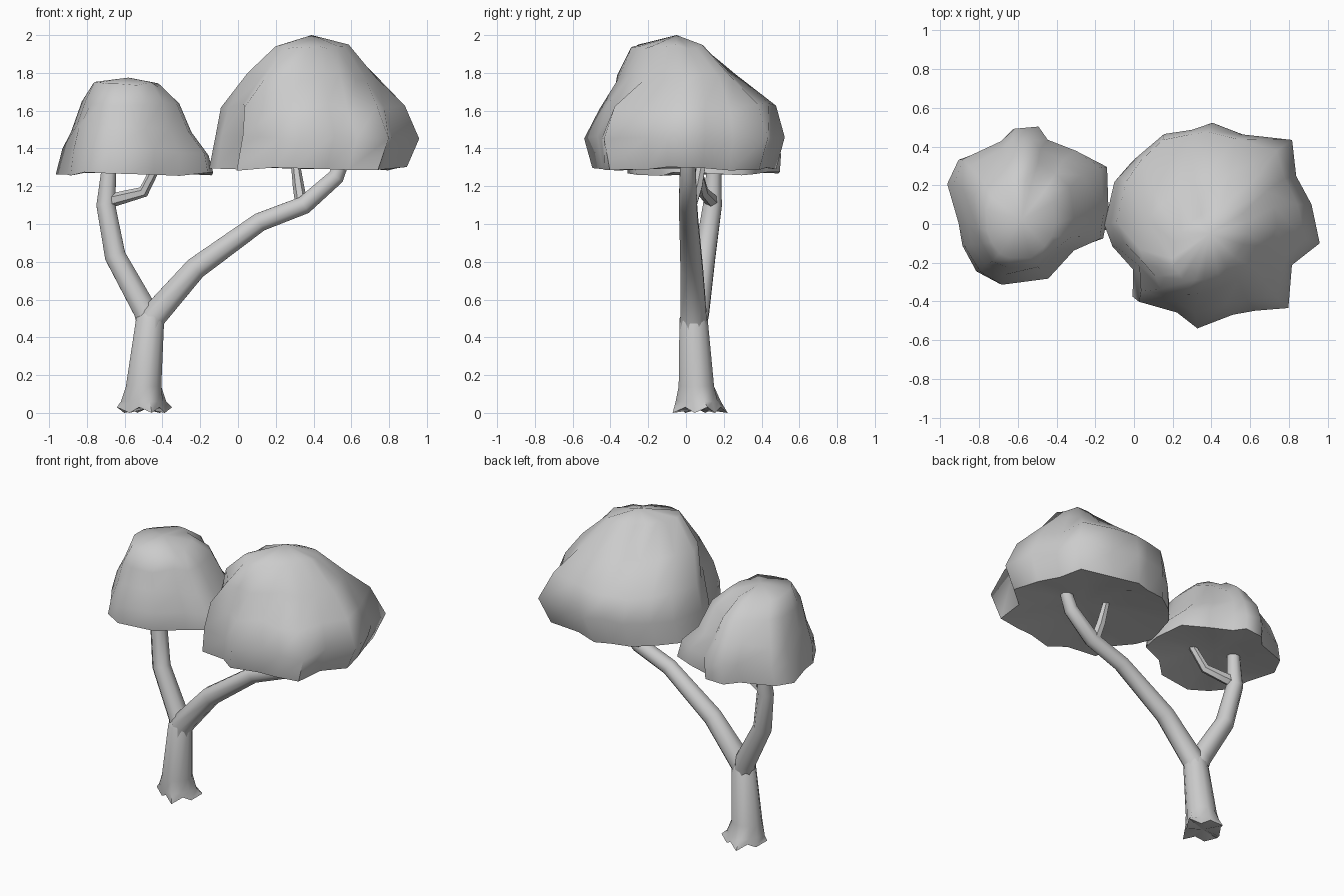
import bpy, math, random
from mathutils import Vector

if "Cube" in bpy.data.objects:
    bpy.data.objects.remove(bpy.data.objects["Cube"])

random.seed(4)


def make(name, verts, faces, angle):
    me = bpy.data.meshes.new(name)
    me.from_pydata([tuple(v) for v in verts], [], faces)
    ob = bpy.data.objects.new(name, me)
    bpy.context.collection.objects.link(ob)
    bpy.ops.object.select_all(action='DESELECT')
    ob.select_set(True)
    bpy.context.view_layer.objects.active = ob
    bpy.ops.object.mode_set(mode='EDIT')
    bpy.ops.mesh.select_all(action='SELECT')
    bpy.ops.mesh.normals_make_consistent(inside=False)
    bpy.ops.object.mode_set(mode='OBJECT')
    bpy.ops.object.shade_smooth_by_angle(angle=math.radians(angle))
    return ob


def skin(name, rings, start, end, angle=50):
    """Bridge equal rings and close both ends with a fan to a centre point."""
    n = len(rings[0])
    verts = [v for r in rings for v in r] + [start, end]
    faces = [(k * n + i, k * n + (i + 1) % n, (k + 1) * n + (i + 1) % n, (k + 1) * n + i)
             for k in range(len(rings) - 1) for i in range(n)]
    a, last = len(verts) - 2, (len(rings) - 1) * n
    for i in range(n):
        faces.append((a, (i + 1) % n, i))
        faces.append((a + 1, last + i, last + (i + 1) % n))
    return make(name, verts, faces, angle)


def limb(name, path, sides=8):
    """Tapered tube through (x, y, z, radius) points."""
    pts = [Vector(p[:3]) for p in path]
    rings = []
    for k, p in enumerate(pts):
        t = (pts[min(k + 1, len(pts) - 1)] - pts[max(k - 1, 0)]).normalized()
        u = Vector((0, 1, 0))
        u = (u - t * u.dot(t)).normalized()
        v = t.cross(u)
        r = path[k][3]
        rings.append([p + r * (math.cos(a) * u + math.sin(a) * v)
                      for a in (math.tau * (i + .5) / sides for i in range(sides))])
    return skin(name, rings, pts[0], pts[-1])


def canopy(name, centre, outline, levels, under, top):
    """Lumpy crown: plan outline per level (cx, cy, z, x scale, y scale, skew, roundness, jitter)."""
    off = [Vector(p) - Vector(centre) for p in outline]
    mean = sum(o.length for o in off) / len(off)
    rings = []
    for cx, cy, z, sx, sy, skew, blend, jit in levels:
        ring = []
        for o in off:
            d = o.lerp(o.normalized() * mean, blend)
            d *= 1 + random.uniform(-jit, jit)
            ring.append(Vector((cx + d.x * sx, cy + d.y * sy + d.x * skew,
                                z + random.uniform(-jit, jit) * .7)))
        rings.append(ring)
    return skin(name, rings, Vector(under), Vector(top), 75)


# Trunk with flared, ragged roots
rings = []
for cx, cy, z, r, flare in ((-.495, .075, .015, .125, .026), (-.5, .065, .06, .112, .012),
                            (-.5, .055, .14, .097, 0), (-.465, .04, .5, .077, 0),
                            (-.455, .04, .54, .055, 0)):
    ring = []
    for i in range(12):
        a = math.tau * (i + .5) / 12
        s = 1 if i % 3 == 0 else -.5
        rr = r + flare * s
        ring.append(Vector((cx + rr * math.cos(a), cy + rr * math.sin(a),
                            z + (.015 * (-1) ** i if z < .03 else 0))))
    rings.append(ring)
skin("trunk", rings, Vector((-.495, .075, .02)), Vector((-.455, .04, .54)))

# Branches and twigs
limb("right_branch", [(-.475, .04, .4, .072), (-.45, .04, .51, .075), (-.225, .03, .765, .064),
                      (.115, .015, 1.01, .054), (.35, .01, 1.1, .052), (.52, .01, 1.25, .047),
                      (.565, .01, 1.37, .04)])
limb("left_branch", [(-.465, .045, .44, .066), (-.49, .06, .54, .068), (-.65, .1, .83, .06),
                     (-.7, .14, 1.1, .054), (-.68, .15, 1.33, .04)])
limb("right_twig", [(.34, .02, 1.08, .034), (.32, .06, 1.2, .03), (.3, .09, 1.35, .022)], 6)
limb("left_twig", [(-.69, .14, 1.12, .038), (-.5, .09, 1.17, .03), (-.42, .05, 1.33, .024)], 6)

# Large right crown
canopy("right_canopy", (.39, 0),
       [(-.16, 0), (-.11, -.12), (0, -.25), (0, -.4), (.2, -.46), (.31, -.54), (.5, -.47),
        (.62, -.45), (.8, -.44), (.81, -.21), (.965, -.1), (.91, .1), (.84, .25), (.82, .44),
        (.55, .46), (.39, .53), (.28, .49), (.13, .47), (0, .35), (-.1, .24)],
       [(.38, 0, 1.33, .5, .5, 0, .5, .015),
        (.362, -.005, 1.295, .94, .92, 0, .1, .02), (.405, 0, 1.46, .97, 1, 0, 0, .015),
        (.38, .01, 1.62, .88, .89, 0, .3, .03), (.385, -.05, 1.78, .64, .58, .15, .6, .03),
        (.39, -.1, 1.94, .37, .33, .15, .8, .02)],
       (.4, 0, 1.345), (.39, -.05, 2.0))

# Small left crown
canopy("left_canopy", (-.57, .1),
       [(-.965, .21), (-.91, 0), (-.89, -.12), (-.82, -.26), (-.7, -.33), (-.45, -.28),
        (-.31, -.14), (-.17, -.08), (-.14, .06), (-.15, .3), (-.3, .38), (-.45, .44),
        (-.5, .51), (-.63, .51), (-.7, .42), (-.91, .34)],
       [(-.57, .1, 1.295, .5, .5, 0, .5, .015),
        (-.565, .1, 1.265, 1, .96, 0, 0, .015), (-.56, .1, 1.38, .95, .98, 0, .1, .025),
        (-.58, .09, 1.5, .79, .86, 0, .3, .03), (-.575, .06, 1.64, .64, .72, 0, .5, .03),
        (-.59, .02, 1.74, .44, .5, 0, .8, .02)],
       (-.57, .1, 1.305), (-.58, .02, 1.775))
